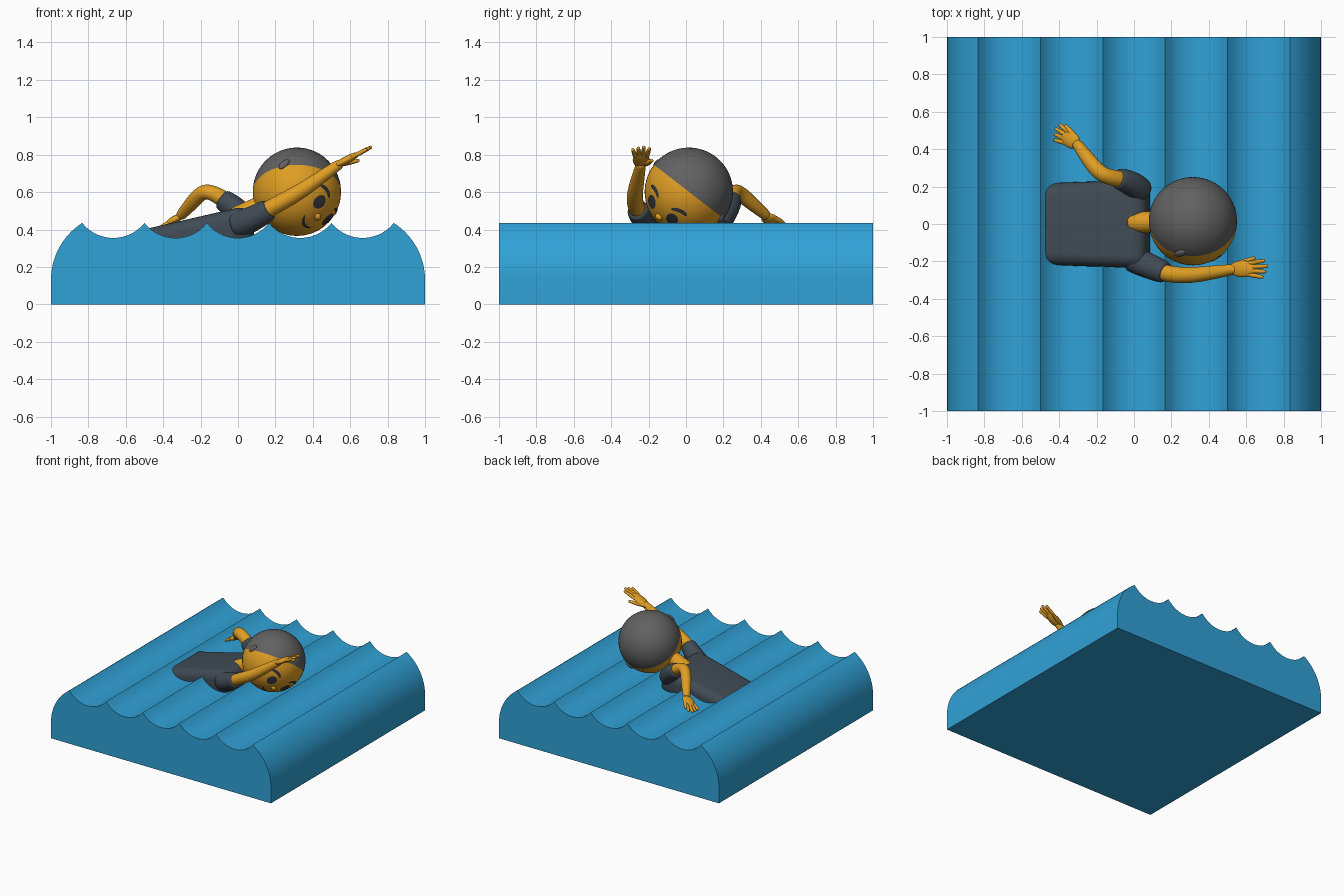
import bpy, bmesh, math
from mathutils import Vector, Matrix

old = bpy.data.objects.get("Cube")
if old:
    bpy.data.objects.remove(old, do_unlink=True)


def material(name, rgb):
    m = bpy.data.materials.new(name)
    m.use_nodes = True
    m.diffuse_color = (*rgb, 1)
    m.node_tree.nodes["Principled BSDF"].inputs["Base Color"].default_value = (*rgb, 1)
    return m


WATER = material("water blue", (0.03, 0.36, 0.68))
SKIN = material("golden skin", (0.74, 0.34, 0.018))
SHIRT = material("slate shirt", (0.052, 0.07, 0.09))
CAP = material("grey hair", (0.12, 0.12, 0.12))
INK = material("dark features", (0.035, 0.037, 0.045))


def finish(name, bm, *mats, subsurf=0, angle=40):
    bmesh.ops.recalc_face_normals(bm, faces=bm.faces)
    mesh = bpy.data.meshes.new(name)
    bm.to_mesh(mesh)
    bm.free()
    ob = bpy.data.objects.new(name, mesh)
    bpy.context.collection.objects.link(ob)
    for m in mats:
        mesh.materials.append(m)
    if subsurf:
        mod = ob.modifiers.new("smooth", "SUBSURF")
        mod.levels = mod.render_levels = subsurf
    bpy.ops.object.select_all(action="DESELECT")
    ob.select_set(True)
    bpy.context.view_layer.objects.active = ob
    if subsurf:
        bpy.ops.object.shade_smooth()
    else:
        bpy.ops.object.shade_smooth_by_angle(angle=math.radians(angle))
    return ob


def tube(name, path, mat, sides=10):
    """Loft round sections (x, y, z, radius) into a smooth limb with firm ends."""
    pts = [Vector(p[:3]) for p in path]
    bm = bmesh.new()
    rings = []
    for i, p in enumerate(pts):
        way = pts[min(i + 1, len(pts) - 1)] - pts[max(i - 1, 0)]
        q = way.to_track_quat("Z", "Y")
        ends = (i == 0 or i == len(pts) - 1)
        inset = (-0.012 if i else 0.012) if ends else 0
        steps = [0, inset] if i == 0 else [inset, 0] if ends else [0]
        for s in steps:
            r = path[i][3] * (0.9 if ends and s == 0 else 1.04)
            rings.append([bm.verts.new(p + way.normalized() * s + q @ Vector(
                (r * math.cos(math.tau * k / sides), r * math.sin(math.tau * k / sides), 0)))
                for k in range(sides)])
    for a, b in zip(rings, rings[1:]):
        for k in range(sides):
            j = (k + 1) % sides
            bm.faces.new((a[k], a[j], b[j], b[k]))
    bm.faces.new(rings[0])
    bm.faces.new(rings[-1])
    return finish(name, bm, mat, subsurf=2)


def ball(name, matrix, mat, seg=24):
    bm = bmesh.new()
    bmesh.ops.create_uvsphere(bm, u_segments=seg, v_segments=seg // 2, radius=1, matrix=matrix)
    return finish(name, bm, mat, angle=60)


def axes(x, y, z, origin, size):
    m = Matrix((x, y, z)).transposed().to_4x4()
    return Matrix.Translation(origin) @ m @ Matrix.Diagonal((*size, 1))


# Water block: scalloped top, rounded outer shoulders
CREST, TROUGH, HALF = 0.435, 0.355, 1 / 6
sag = CREST - TROUGH
rad = (HALF ** 2 + sag ** 2) / (2 * sag)
big = 0.362
shoulder = [(1 - big + big * math.cos(t), 0.13 + big * math.sin(t))
            for t in [math.asin((CREST - 0.13) / big) * k / 14 for k in range(15)]]
profile = [(1, 0)] + shoulder
for n in range(5):
    mid = 4 * HALF - 2 * HALF * n
    for k in range(1, 17):
        d = HALF * (1 - k / 8)
        profile.append((mid + d, TROUGH + rad - math.sqrt(rad ** 2 - d ** 2)))
profile += [(-x, z) for x, z in reversed(shoulder[:-1])] + [(-1, 0)]
bm = bmesh.new()
base = bm.faces.new([bm.verts.new((x, -1, z)) for x, z in profile])
side = bmesh.ops.extrude_face_region(bm, geom=[base])
bmesh.ops.translate(bm, vec=(0, 2, 0), verts=[v for v in side["geom"] if isinstance(v, bmesh.types.BMVert)])
finish("water_block", bm, WATER, angle=30)

# Torso: soft tilted block, half sunk
bm = bmesh.new()
bmesh.ops.create_cube(bm, size=1)
for v in bm.verts:
    v.co.y *= 0.475 if v.co.x > 0 else 0.43
    v.co.x *= 0.64
    v.co.z *= 0.2
bmesh.ops.bevel(bm, geom=bm.edges[:], offset=0.065, segments=6, profile=0.5, affect="EDGES")
bmesh.ops.transform(bm, verts=bm.verts, matrix=Matrix.Translation((-0.235, 0, 0.36))
                    @ Matrix.Rotation(math.radians(-13), 4, "Y"))
finish("torso", bm, SHIRT, angle=60)
tube("neck", [(-0.02, 0.01, 0.46, 0.06), (0.07, 0.01, 0.5, 0.058), (0.18, 0.01, 0.55, 0.058)], SKIN)

# Head: sphere split into hair and skin by a tilted plane
C, R = Vector((0.315, 0.015, 0.602)), 0.236
hair_up = Vector((0, 0.61, 0.79)).normalized()
bm = bmesh.new()
bmesh.ops.create_uvsphere(bm, u_segments=48, v_segments=32, radius=R)
for f in bm.faces:
    f.material_index = 1 if f.calc_center_median().z > 0 else 0
bmesh.ops.transform(bm, verts=bm.verts, matrix=Matrix.Translation(C)
                    @ hair_up.to_track_quat("Z", "Y").to_matrix().to_4x4())
finish("head", bm, SKIN, CAP)

# Face frame: forward, left and up of the turned head
FWD = Vector((0.63, -0.635, -0.447)).normalized()
LEFT = Vector((0.29, 0.726, -0.622))
LEFT = (LEFT - FWD * LEFT.dot(FWD)).normalized()
UP = FWD.cross(LEFT)


def on_face(u, v, lift=1.018):
    return C + (FWD * math.sqrt(1 - u * u - v * v) + LEFT * u + UP * v) * R * lift


def plate(name, columns):
    """Thin strip on the face from (u, low, high) columns."""
    bm = bmesh.new()
    rows = [[bm.verts.new(on_face(u, lo + (hi - lo) * k / 4)) for k in range(5)]
            for u, lo, hi in columns]
    for a, b in zip(rows, rows[1:]):
        for k in range(4):
            bm.faces.new((a[k], b[k], b[k + 1], a[k + 1]))
    bmesh.ops.remove_doubles(bm, verts=bm.verts, dist=0.0002)
    return finish(name, bm, INK)


def arch(name, u0, v0, span, bend, thick):
    cols = []
    for k in range(13):
        t = k / 6 - 1
        h = thick * math.sqrt(max(1 - t ** 4, 0.02))
        v = v0 - bend * t * t
        cols.append((u0 + span * t, v - h, v + h))
    return plate(name, cols)


for label, s in (("left", 1), ("right", -1)):
    cols = []
    for k in range(17):
        t = math.pi * (1 - k / 16)
        h = 0.17 * math.sin(t)
        cols.append((s * 0.31 + 0.135 * math.cos(t), -h, h))
    plate(label + "_eye", cols)
    arch(label + "_brow", s * 0.37, 0.31, 0.18, 0.06, 0.045)
    ball(label + "_ear", axes(LEFT, FWD, UP, C + LEFT * s * R, (0.014, 0.02, 0.036)), CAP)
arch("mouth", 0, -0.53, 0.24, -0.11, 0.03)
ball("nose", axes(LEFT, FWD, UP, on_face(0, -0.2, 1), (0.022, 0.018, 0.018)), SKIN)


def hand(label, wrist, tip, across, thumb_tip):
    wrist, tip = Vector(wrist), Vector(tip)
    length = (tip - wrist).length
    d = (tip - wrist).normalized()
    a = Vector(across)
    a = (a - d * a.dot(d)).normalized()
    ball(label + "_palm", axes(d, a, d.cross(a), wrist + d * length * 0.3,
                               (length * 0.36, 0.045, 0.021)), SKIN)
    for i in range(4):
        s = i / 1.5 - 1
        reach = length * (1 - 0.12 * abs(s - 0.2))
        root = wrist + d * length * 0.42 + a * s * 0.028
        end = wrist + d * reach + a * s * 0.045
        tube(f"{label}_finger_{i + 1}",
             [(*root, 0.013), (*root.lerp(end, 0.5), 0.0135), (*end, 0.01)], SKIN, 8)
    root = wrist + d * 0.02 + a * 0.02
    end = Vector(thumb_tip)
    tube(label + "_thumb", [(*root, 0.016), (*root.lerp(end, 0.5), 0.017), (*end, 0.01)], SKIN, 8)


# Right arm reaching forward over the water
tube("right_sleeve", [(-0.02, -0.18, 0.42, 0.075), (0.08, -0.225, 0.455, 0.07),
                      (0.17, -0.262, 0.51, 0.062)], SHIRT)
tube("right_arm", [(0.12, -0.25, 0.485, 0.046), (0.22, -0.275, 0.54, 0.046), (0.33, -0.273, 0.6, 0.043),
                   (0.43, -0.258, 0.67, 0.037), (0.55, -0.24, 0.755, 0.028)], SKIN)
hand("right", (0.52, -0.24, 0.74), (0.72, -0.24, 0.845), (0, 1, 0), (0.65, -0.18, 0.77))

# Left arm bent at the elbow, hand dipping behind
tube("left_sleeve", [(0.04, 0.17, 0.44, 0.075), (-0.01, 0.22, 0.51, 0.068),
                     (-0.09, 0.245, 0.565, 0.06)], SHIRT)
tube("left_arm", [(-0.05, 0.235, 0.545, 0.046), (-0.13, 0.25, 0.595, 0.044), (-0.185, 0.27, 0.61, 0.043),
                  (-0.24, 0.34, 0.55, 0.041), (-0.31, 0.435, 0.47, 0.029)], SKIN)
hand("left", (-0.3, 0.43, 0.475), (-0.43, 0.5, 0.4), (0.4, 0.8, 0.2), (-0.37, 0.53, 0.43))
